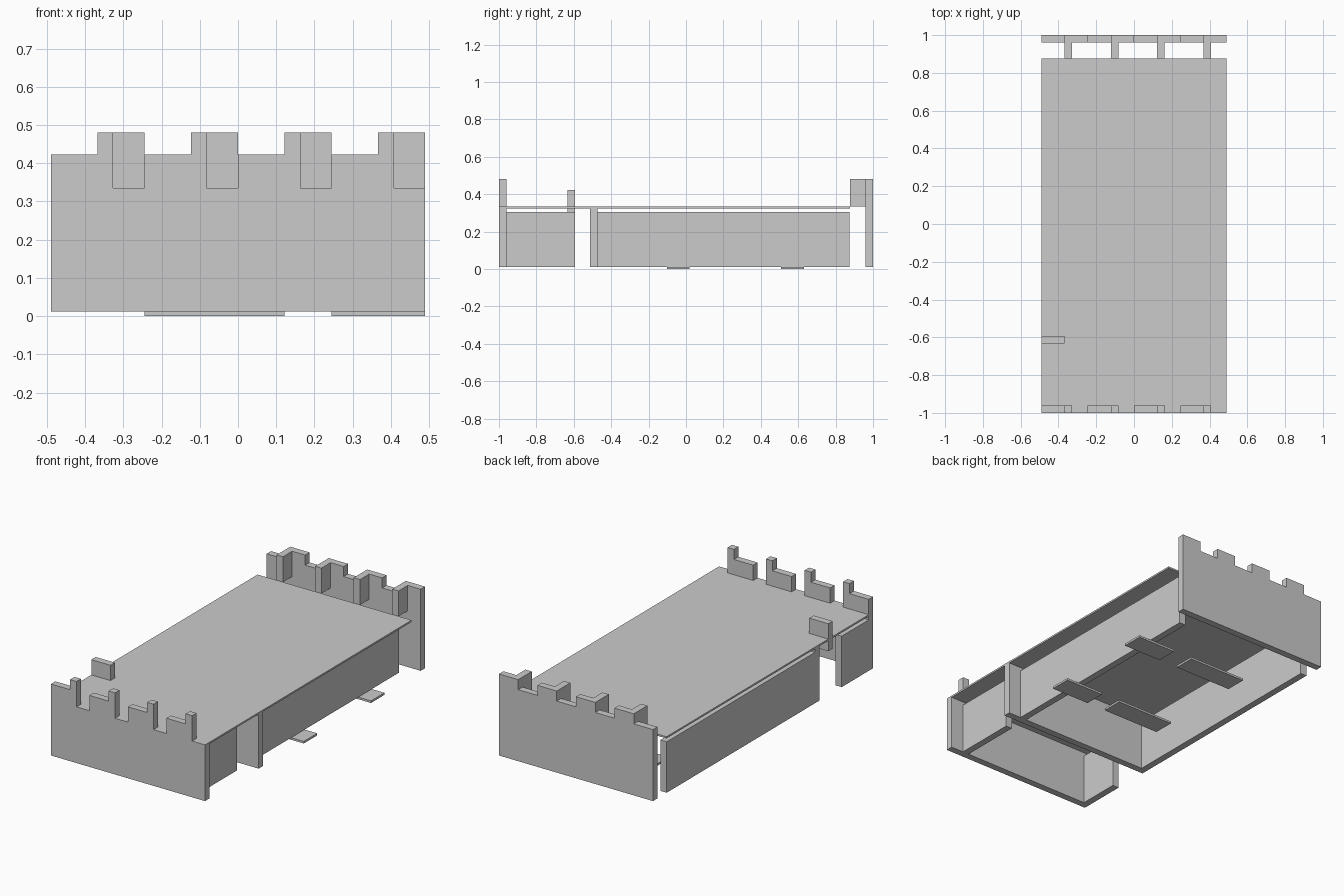
import bpy, bmesh

if "Cube" in bpy.data.objects:
    bpy.data.objects.remove(bpy.data.objects["Cube"])

W = 0.49       # half width
T = 0.04       # board thickness
B = 0.012      # underside of boards
P = 2 * W / 4  # battlement pitch


def finish(name, bm):
    bmesh.ops.recalc_face_normals(bm, faces=bm.faces[:])
    me = bpy.data.meshes.new(name)
    bm.to_mesh(me)
    bm.free()
    ob = bpy.data.objects.new(name, me)
    bpy.context.collection.objects.link(ob)
    return ob


def box(name, x0, x1, y0, y1, z0, z1):
    bm = bmesh.new()
    bmesh.ops.create_cube(bm, size=1)
    for v in bm.verts:
        v.co.x = x1 if v.co.x > 0 else x0
        v.co.y = y1 if v.co.y > 0 else y0
        v.co.z = z1 if v.co.z > 0 else z0
    return finish(name, bm)


def battlement(name, y0, y1, steps):
    """Board whose top edge repeats steps of (offset start, offset end, height)."""
    pts = [(-W, B)]
    for k in range(4):
        for a, b, z in steps:
            pts += [(-W + k * P + a, z), (-W + k * P + b, z)]
    pts.append((W, B))
    bm = bmesh.new()
    face = bm.faces.new([bm.verts.new((x, y0, z)) for x, z in pts])
    out = bmesh.ops.extrude_face_region(bm, geom=[face])
    for v in out["geom"]:
        if isinstance(v, bmesh.types.BMVert):
            v.co.y = y1
    return finish(name, bm)


# End panels with stepped tops
battlement("front_panel", -1, -1 + T,
           [(0, 0.122, 0.423), (0.122, 0.163, 0.481), (0.163, P, 0.335)])
battlement("back_panel", 1 - T, 1,
           [(0, 0.122, 0.423), (0.122, P, 0.481)])

# Short fins joining the back panel to the deck
for k in range(4):
    x = -W + k * P + 0.122
    box(f"back_fin_{k + 1}", x, x + T, 0.877, 1 - T, 0.335, 0.481)

# Deck
box("deck", -W, W, -1 + T, 0.877, 0.325, 0.335)

# Long rear compartment
box("rear_crossboard", -W, W, -0.512, -0.472, B, 0.325)
box("rear_right_wall", 0.37, 0.41, -0.472, 0.875, B, 0.305)
box("rear_left_wall", -W, -W + T, -0.512, 0.875, B, 0.305)

# Short front compartment
box("front_right_wall", 0.37, 0.41, -1 + T, -0.593, B, 0.305)
box("front_left_wall", -W, -W + T, -1 + T, -0.715, B, 0.305)

# Single upright block on the left edge
box("left_block", -W, -W + 0.122, -0.633, -0.593, 0.265, 0.423)

# Thin floor plates
for i, y in enumerate((-0.102, 0.508)):
    box(f"inner_plate_{i + 1}", -0.245, 0.122, y, y + 0.122, 0, B)
    box(f"outer_plate_{i + 1}", 0.245, W, y, y + 0.122, 0, B)
